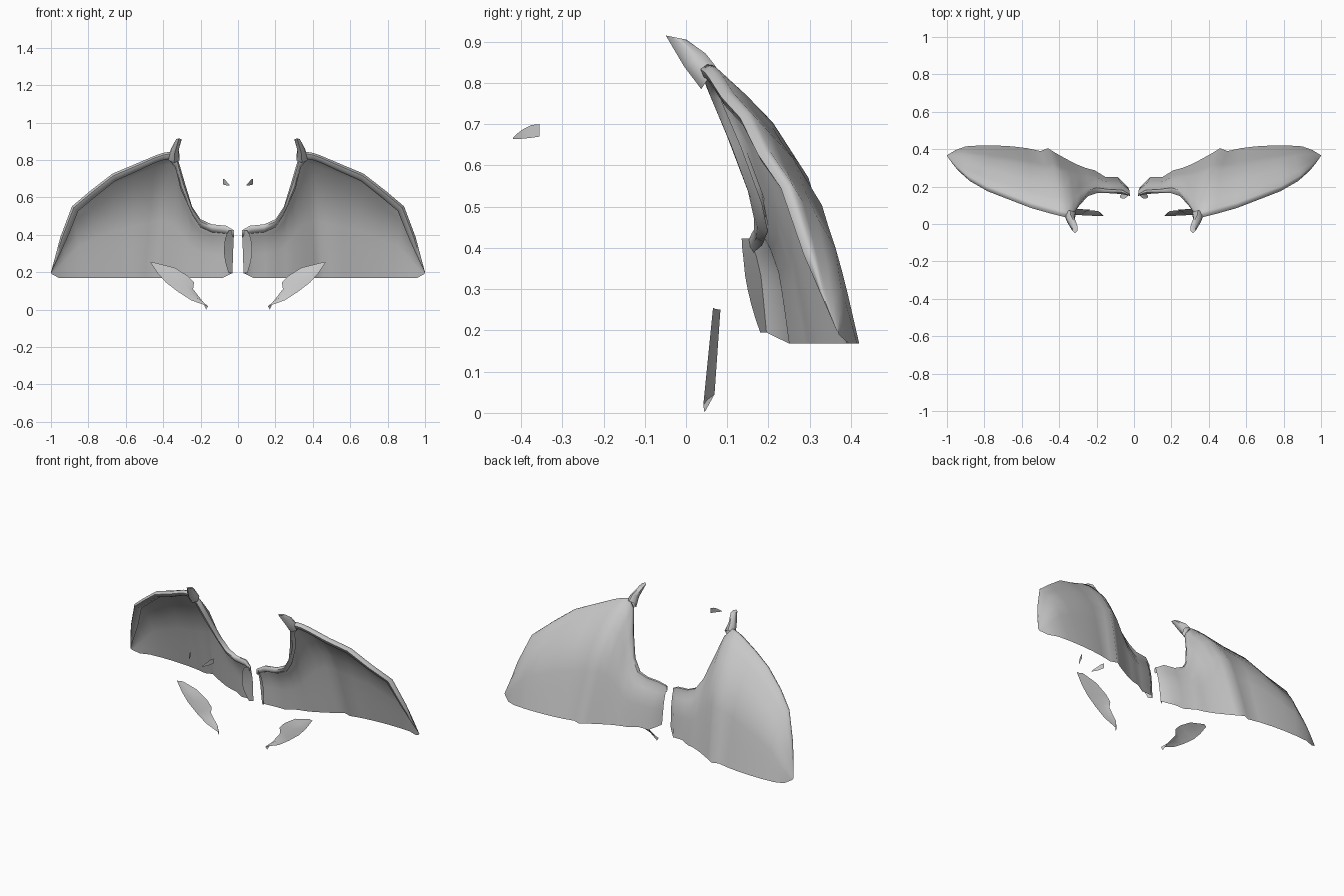
import bpy, math
from mathutils import Vector

if "Cube" in bpy.data.objects:
    bpy.data.objects.remove(bpy.data.objects["Cube"])

grey = bpy.data.materials.new("mid_grey")
grey.diffuse_color = (0.57, 0.57, 0.57, 1)
grey.use_nodes = True
grey.node_tree.nodes["Principled BSDF"].inputs["Base Color"].default_value = grey.diffuse_color


def finish(name, verts, faces, angle=60):
    """Make a smooth part on the right side and mirror it to the left."""
    me = bpy.data.meshes.new(name)
    me.from_pydata([tuple(v) for v in verts], [], faces)
    me.materials.append(grey)
    ob = bpy.data.objects.new(name, me)
    bpy.context.collection.objects.link(ob)
    bpy.ops.object.select_all(action='DESELECT')
    ob.select_set(True)
    bpy.context.view_layer.objects.active = ob
    bpy.ops.object.shade_smooth_by_angle(angle=math.radians(angle))
    mirror = ob.modifiers.new("mirror", 'MIRROR')
    mirror.use_mirror_merge = False
    return ob


def grid_faces(cols, rows):
    return [(c * rows + r, c * rows + r + 1, (c + 1) * rows + r + 1, (c + 1) * rows + r)
            for c in range(cols - 1) for r in range(rows - 1)]


# Wing ribs from tip to root: rim point (x, y, z), then hem point (x, y)
ribs = [
    (1.00, .365, .20, .995, .37), (.975, .325, .292, .955, .395), (.95, .285, .387, .90, .415),
    (.888, .23, .552, .82, .42), (.79, .175, .635, .74, .42), (.67, .13, .728, .65, .415),
    (.55, .085, .778, .57, .405), (.44, .055, .825, .50, .39), (.40, .045, .838, .46, .405),
    (.36, .035, .845, .42, .38), (.32, .05, .80, .37, .352), (.285, .10, .68, .31, .32),
    (.245, .15, .55, .26, .30), (.20, .165, .483, .21, .287), (.14, .165, .456, .15, .25),
    (.065, .16, .449, .085, .25), (.022, .15, .425, .03, .195),
]
# How far back the membrane has swung at each fraction of the way down
swing = [(.1, .28), (.2, .46), (.4, .70), (.55, .785), (.7, .86), (.85, .93), (1, 1)]

verts = []
for x, y, z, bx, by in ribs:
    rim = Vector((x, y, z))
    hem = Vector((bx, by, .19 if x > .99 else .168 if bx > .05 else .195))
    inward = Vector(((.52 if x > .26 else x) - x, 0, .30 - z)).normalized()
    if x > .99:
        inward = Vector((-1, 0, 0))
    size = min(1, (z - hem.z) * 4)
    depth = min(1, max(0, (by - y) * 8)) * size
    # rounded rim lip curling inside
    verts.append(rim + inward * .042 * size + Vector((0, .034 * depth, 0)))
    verts.append(rim + inward * .032 * size + Vector((0, .008 * depth, 0)))
    verts.append(rim + inward * .012 * size)
    verts.append(rim + Vector((0, .014 * depth, 0)))
    verts.append(rim + Vector((0, .03 * depth, -.002 * size)))
    # membrane
    for s, f in swing:
        p = rim.lerp(hem, s)
        p.y = rim.y + (hem.y - rim.y) * f
        verts.append(p)
rows = 5 + len(swing)
faces = grid_faces(len(ribs), rows)

# Folded flap at the wing root
last = (len(ribs) - 1) * rows
flap = len(verts)
for r in range(4, rows):
    v = verts[last + r]
    t = (r - 4) / (rows - 5)
    verts.append(Vector((.05 + .025 * math.sin(math.pi * t), .135 + .045 * t * t, v.z)))
for k in range(rows - 5):
    faces.append((last + 4 + k, last + 5 + k, flap + k + 1, flap + k))
finish("wing", verts, faces)

# Tapered claw on the wing's top corner: centre, half width, half depth (y, z)
rings = [((.342, .055, .812), .034, (.018, .027)),
         ((.338, .022, .855), .022, (.026, .016)),
         ((.316, -.024, .91), .016, (.025, -.005))]
n = 6
verts = []
for c, wide, deep in rings:
    for i in range(n):
        a = 2 * math.pi * i / n
        verts.append(Vector(c) + Vector((math.sin(a) * wide, math.cos(a) * deep[0],
                                         math.cos(a) * deep[1])))
faces = [(k * n + i, k * n + (i + 1) % n, (k + 1) * n + (i + 1) % n, (k + 1) * n + i)
         for k in range(2) for i in range(n)]
faces.append(tuple(range(2 * n, 3 * n)))
finish("claw", verts, faces)

# Thin fin below each wing: outer edge and ragged inner edge, top to bottom
outer = [(.47, .255), (.43, .195), (.385, .145), (.32, .095), (.25, .05), (.16, .018)]
inner = [(.44, .25), (.34, .225), (.268, .18), (.235, .145), (.24, .11), (.19, .045)]
verts = []
for (ox, oz), (ix, iz) in zip(outer, inner):
    verts.append((ox, .04 + .1 * oz, oz))
    verts.append(((ox + ix) / 2, .05 + .08 * oz, (oz + iz) / 2))
    verts.append((ix, .066 + .07 * iz, iz))
faces = grid_faces(len(outer), 3)
verts.append((.17, .045, .001))
faces.append((15, 16, 17, len(verts) - 1))
finish("fin", verts, faces)

# Small curved fang plate in front
fang = [(.08, -.355, .67, .70), (.073, -.375, .667, .698), (.064, -.395, .665, .688),
        (.052, -.412, .664, .675), (.045, -.42, .664, .667)]
verts = [(x, y, z) for x, y, lo, hi in fang for z in (lo, hi)]
finish("fang", verts, grid_faces(len(fang), 2))
